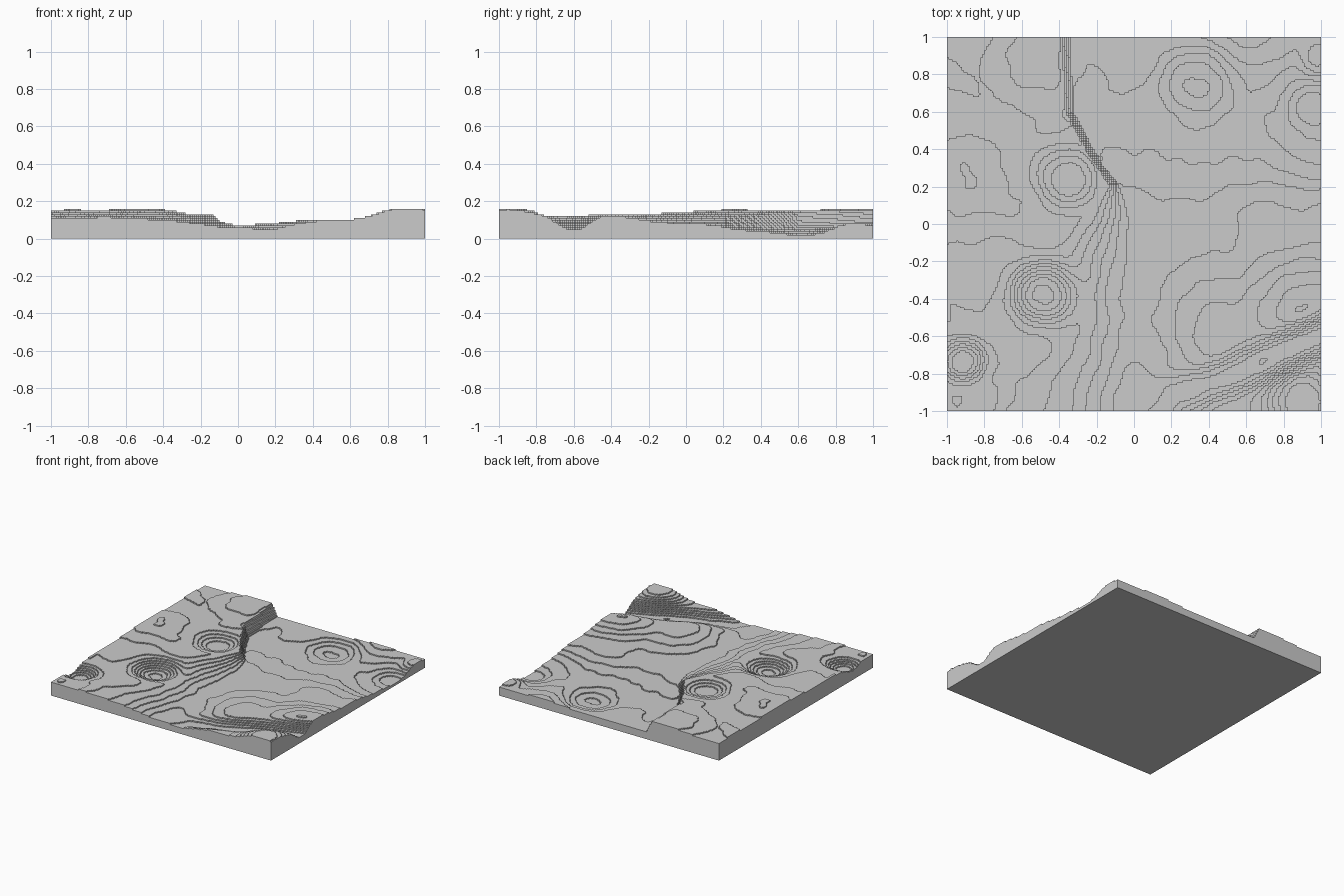
import bpy
import math
from mathutils import Vector, noise

default = bpy.data.objects.get("Cube")
if default:
    bpy.data.objects.remove(default, do_unlink=True)

CELLS = 200          # columns along each side
SIZE = 2 / CELLS
STEP = 0.01          # terrace height

# Eastern lowland heights, rows run front to back, columns left to right
LOWLAND = [
    [.09, .08, .055, .10, .12],
    [.10, .09, .075, .10, .13],
    [.10, .09, .07, .075, .08],
    [.06, .05, .05, .045, .035],
    [.05, .05, .06, .08, .06],
]

# Rounded hollows and hills: x, y, radius, change in height
MOUNDS = [
    (-.49, -.37, .16, -.075),
    (-.92, -.73, .11, -.06),
    (-.35, .25, .16, -.045),
    (.34, .80, .20, -.035),
    (.95, .64, .12, -.02),
    (1.0, .88, .10, .025),
    (.88, -.95, .17, .045),
    (-.55, .85, .25, .015),
    (-.85, .30, .20, .01),
]

CLIFF = [(-.25, -.1), (.2, -.1), (.4, -.24), (.6, -.345), (1, -.365)]
RIVER = [(.08, -1.1), (.2, -.92), (.5, -.82), (.8, -.68), (1.1, -.56)]


def smooth(t):
    t = min(1, max(0, t))
    return t * t * (3 - 2 * t)


def mix(a, b, t):
    return a + (b - a) * t


def lowland(x, y):
    """Smoothly blended height of the low country."""
    u, v = (x + 1) * 2, (y + 1) * 2
    i, j = min(3, int(u)), min(3, int(v))
    s, t = smooth(u - i), smooth(v - j)
    front = mix(LOWLAND[j][i], LOWLAND[j][i + 1], s)
    back = mix(LOWLAND[j + 1][i], LOWLAND[j + 1][i + 1], s)
    return mix(front, back, t)


def cliff_x(y):
    for (y0, x0), (y1, x1) in zip(CLIFF, CLIFF[1:]):
        if y <= y1:
            return mix(x0, x1, max(0, (y - y0) / (y1 - y0)))
    return CLIFF[-1][1]


def river_distance(x, y):
    p = Vector((x, y))
    best = 9
    for a, b in zip(RIVER, RIVER[1:]):
        a, b = Vector(a), Vector(b)
        d = b - a
        t = min(1, max(0, (p - a).dot(d) / d.length_squared))
        best = min(best, (p - a - d * t).length)
    return best


def height(x, y):
    # Western plateau drops to the lowland, sharply at the back
    plateau = mix(.112, .142, smooth((y + 1) / 1.2))
    width = mix(.65, .06, smooth((y + .25) / .55))
    fall = smooth((x - cliff_x(y)) / width + mix(.8, .5, smooth(y + .5)))
    z = mix(plateau, lowland(x, y), fall)
    for mx, my, r, dz in MOUNDS:
        z += dz * math.exp(-(((x - mx) ** 2 + (y - my) ** 2) / r ** 2) ** 1.4)
    # River channel
    z = mix(z, min(z, .048), math.exp(-(river_distance(x, y) / .10) ** 2.5))
    # Natural unevenness
    z += .008 * noise.noise(Vector((x * 3, y * 3, .7)))
    z += .003 * noise.noise(Vector((x * 9, y * 9, .2)))
    return STEP * round(min(.16, max(.02, z)) / STEP)


# Terraced terrain block
levels = {}
for i in range(CELLS):
    for j in range(CELLS):
        levels[i, j] = height(-1 + (i + .5) * SIZE, -1 + (j + .5) * SIZE)

points, faces, index = [], [], {}


def point(i, j, z):
    key = (i, j, round(z, 4))
    if key not in index:
        index[key] = len(points)
        points.append((-1 + i * SIZE, -1 + j * SIZE, z))
    return index[key]


def face(*corners):
    faces.append([point(*c) for c in corners])


def wall(a, b, low, high):
    """Vertical face whose outside is on the right of a to b, low to high."""
    face((*a, low), (*b, low), (*b, high), (*a, high))


for (i, j), z in levels.items():
    # Flat top of each column
    face((i, j, z), (i + 1, j, z), (i + 1, j + 1, z), (i, j + 1, z))
    # Risers down to lower neighbours, or to the ground at the rim
    sides = [
        ((i, j - 1), (i, j), (i + 1, j)),
        ((i + 1, j), (i + 1, j), (i + 1, j + 1)),
        ((i, j + 1), (i + 1, j + 1), (i, j + 1)),
        ((i - 1, j), (i, j + 1), (i, j)),
    ]
    for neighbour, a, b in sides:
        low = levels.get(neighbour, 0)
        if low < z - STEP / 2:
            wall(a, b, low, z)

# Underside
face((0, 0, 0), (0, CELLS, 0), (CELLS, CELLS, 0), (CELLS, 0, 0))

mesh = bpy.data.meshes.new("terrain")
mesh.from_pydata(points, [], faces)
mesh.update()
terrain = bpy.data.objects.new("terrain", mesh)
bpy.context.scene.collection.objects.link(terrain)

grey = bpy.data.materials.new("light grey")
grey.use_nodes = True
colour = (.6, .6, .6, 1)
grey.diffuse_color = colour
grey.node_tree.nodes["Principled BSDF"].inputs["Base Color"].default_value = colour
mesh.materials.append(grey)
